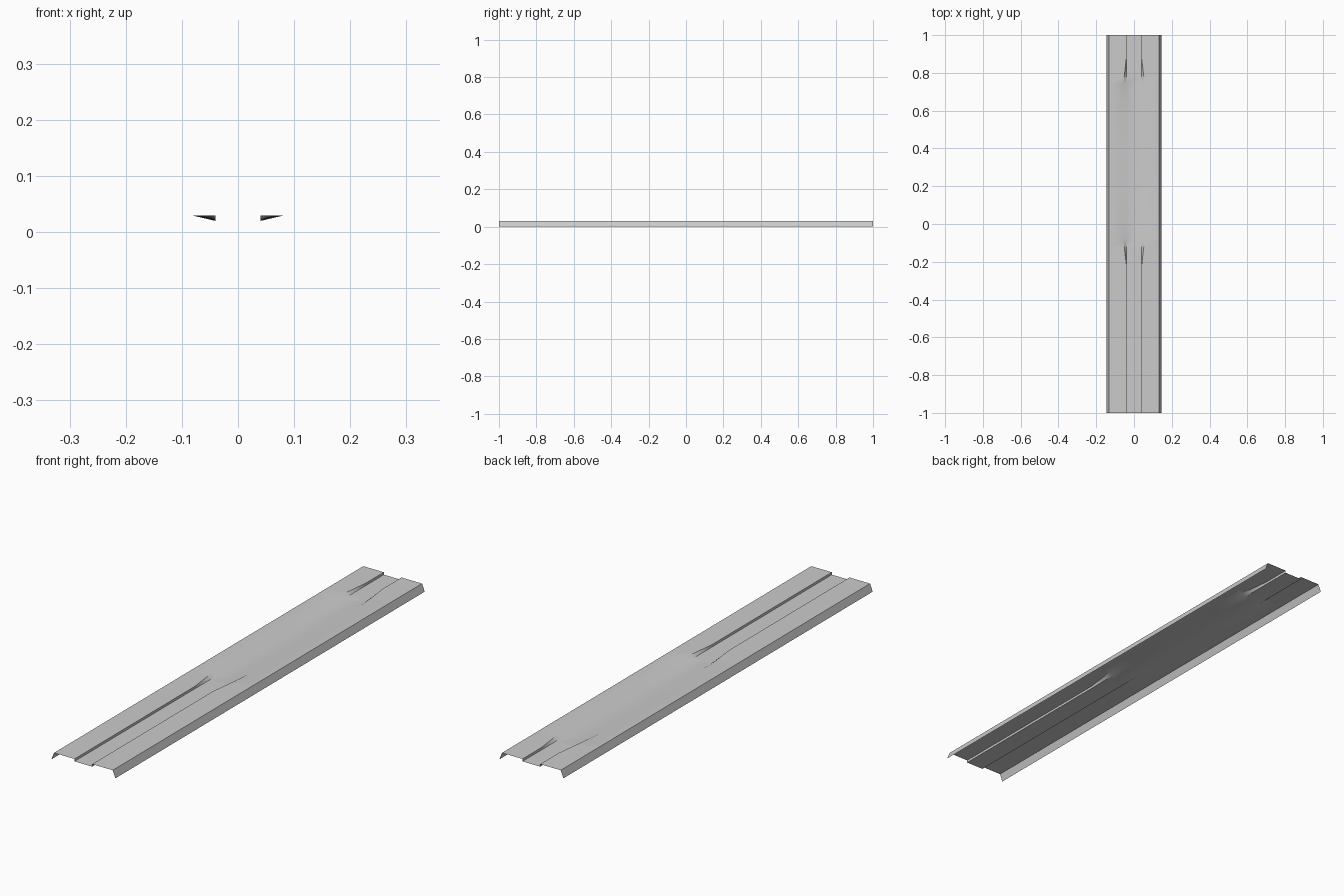
import bpy, bmesh, math

if "Cube" in bpy.data.objects:
    bpy.data.objects.remove(bpy.data.objects["Cube"])

HALF_LEN, TOP, FLOOR = 1.0, 0.03, 0.02
FLARE_START, FLARE_END = -0.22, 0.88
GROOVE, FLARE = 0.04, 0.043


def lip_x(y):
    # groove lip bows outward between the two flare ends
    t = (y - FLARE_START) / (FLARE_END - FLARE_START)
    return GROOVE + (FLARE * math.sin(math.pi * t) if 0 < t < 1 else 0)


def section(y):
    # right half of the folded sheet, mirrored to the left
    half = [(GROOVE, FLOOR), (lip_x(y), TOP), (0.133, TOP), (0.145, 0.0)]
    return [(-x, y, z) for x, z in reversed(half)] + [(x, y, z) for x, z in half]


# stations along the length, dense through the flare
n = 24
stations = [-HALF_LEN]
stations += [FLARE_START + (FLARE_END - FLARE_START) * i / n for i in range(n + 1)]
stations += [HALF_LEN]

# folded sheet with the central channel
bm = bmesh.new()
rows = [[bm.verts.new(p) for p in section(y)] for y in stations]
for a, b in zip(rows, rows[1:]):
    for i in range(len(a) - 1):
        bm.faces.new((a[i], a[i + 1], b[i + 1], b[i]))
mesh = bpy.data.meshes.new("channel_plate")
bm.to_mesh(mesh)
bm.free()
plate = bpy.data.objects.new("channel_plate", mesh)
bpy.context.collection.objects.link(plate)

# smooth flare, crisp folds
bpy.context.view_layer.objects.active = plate
plate.select_set(True)
bpy.ops.object.shade_smooth_by_angle(angle=math.radians(30))
